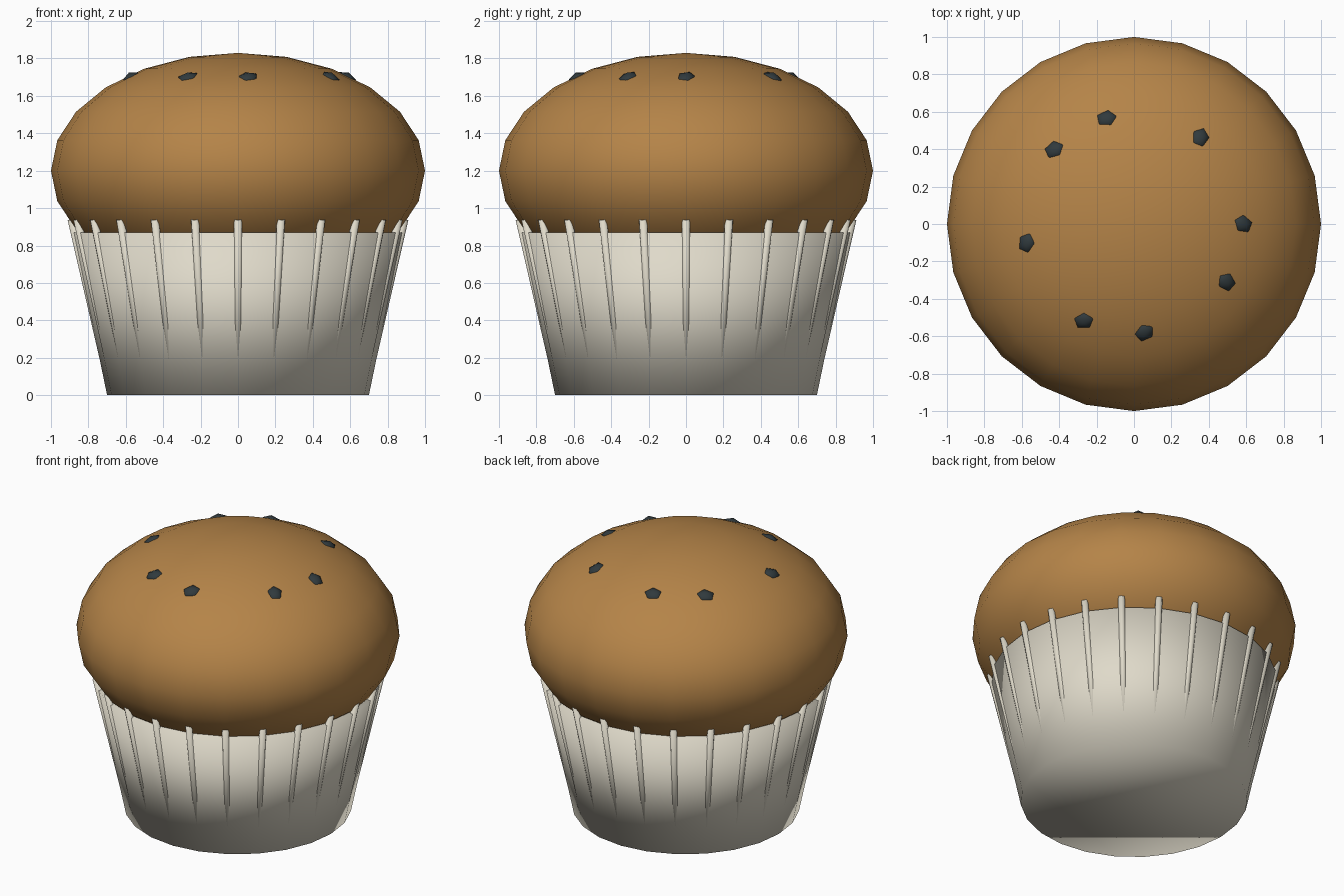
import bpy, math, random
from mathutils import Vector

if "Cube" in bpy.data.objects:
    bpy.data.objects.remove(bpy.data.objects["Cube"])

random.seed(4)


def material(name, rgb):
    m = bpy.data.materials.new(name)
    m.diffuse_color = (*rgb, 1)
    m.use_nodes = True
    m.node_tree.nodes["Principled BSDF"].inputs["Base Color"].default_value = m.diffuse_color
    return m


BROWN = material("baked brown", (0.46, 0.23, 0.065))
CREAM = material("paper cream", (0.74, 0.70, 0.59))
DARK = material("dark chip", (0.03, 0.042, 0.047))


def finish(name, mat):
    ob = bpy.context.object
    ob.name = name
    ob.data.materials.append(mat)
    bpy.ops.object.shade_smooth()
    return ob


# Domed muffin top: squashed sphere
DOME_Z, DOME_H = 1.2, 0.63
bpy.ops.mesh.primitive_uv_sphere_add(segments=24, ring_count=12, radius=1,
                                     location=(0, 0, DOME_Z))
finish("muffin_top", BROWN).scale = (1, 1, DOME_H)

# Tapered paper cup
CUP_H = 0.87
bpy.ops.mesh.primitive_cone_add(vertices=24, radius1=0.70, radius2=0.88,
                                depth=CUP_H, location=(0, 0, CUP_H / 2))
finish("paper_cup", CREAM)

# Pleats: thin rods leaning out a little more than the cup wall
ROD = 0.022
for i in range(24):
    a = i * math.tau / 24
    out = Vector((math.cos(a), math.sin(a), 0))
    low = out * (0.695 - ROD + 0.23 * 0.05) + Vector((0, 0, 0.05))
    high = out * (0.695 - ROD + 0.23 * 0.94) + Vector((0, 0, 0.94))
    axis = high - low
    bpy.ops.mesh.primitive_cylinder_add(vertices=8, radius=ROD, depth=axis.length,
                                        location=(low + high) / 2)
    # tilt about the tangent, then turn around the cup
    bpy.context.object.rotation_euler = (0, math.atan2(axis.xy.length, axis.z), a)
    finish(f"pleat_{i + 1}", CREAM)

# Chips sunk into the dome in a loose ring
for i, deg in enumerate((-84.5, -117.4, -170, 137, 104.6, 52.5, 0, -32)):
    a, r = math.radians(deg), 0.587
    x, y = r * math.cos(a), r * math.sin(a)
    h = DOME_H * math.sqrt(1 - r * r)
    normal = Vector((x, y, h / DOME_H ** 2)).normalized()
    pos = Vector((x, y, DOME_Z + h)) - normal * 0.018
    bpy.ops.mesh.primitive_ico_sphere_add(subdivisions=1, radius=0.055, location=pos)
    ob = finish(f"chip_{i + 1}", DARK)
    ob.scale = (1.08, 0.92, 0.6)
    ob.rotation_mode = 'QUATERNION'
    spin = Vector((0, 0, 1)).rotation_difference(normal)
    turn = Vector((1, 0, 0)).rotation_difference(
        Vector((math.cos(b := random.uniform(0, 3)), math.sin(b), 0)))
    ob.rotation_quaternion = spin @ turn
